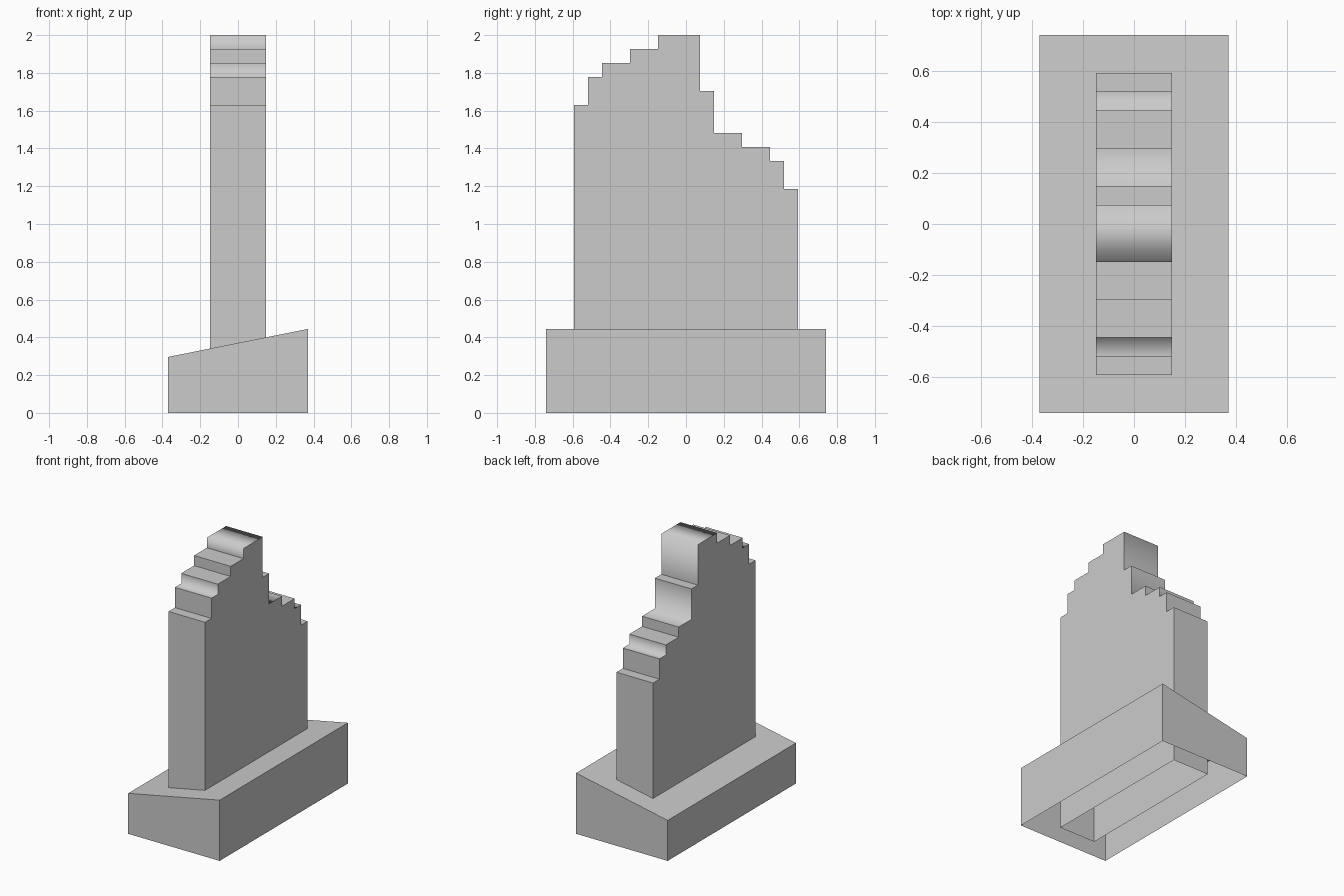
import bpy
import bmesh

U = 2 / 27  # one module; the full height is 27 modules

cube = bpy.data.objects.get("Cube")
if cube:
    bpy.data.objects.remove(cube)

stone = bpy.data.materials.new("plain grey")
stone.use_nodes = True
grey = (0.6, 0.6, 0.6, 1)
stone.diffuse_color = grey
stone.node_tree.nodes["Principled BSDF"].inputs["Base Color"].default_value = grey


def open_shell(name, half_width, right_profile, left_profile, soft=()):
    """Span two (y, z) profiles across x, leaving the underside open."""
    bm = bmesh.new()
    right = [bm.verts.new((-half_width * U, y * U, z * U)) for y, z in right_profile]
    left = [bm.verts.new((half_width * U, y * U, z * U)) for y, z in left_profile]
    for i in range(len(right) - 1):
        bm.faces.new((right[i], left[i], left[i + 1], right[i + 1]))
    bm.faces.new(right)
    bm.faces.new(left[::-1])
    for face in bm.faces:
        face.smooth = True
    # Every edge stays sharp except the chosen step corners
    for edge in bm.edges:
        edge.smooth = False
    for r, l, point in zip(right, left, right_profile):
        if point in soft:
            bm.edges.get((r, l)).smooth = True
    mesh = bpy.data.meshes.new(name)
    bm.to_mesh(mesh)
    bm.free()
    mesh.materials.append(stone)
    obj = bpy.data.objects.new(name, mesh)
    bpy.context.collection.objects.link(obj)
    return obj


def base_profile(height):
    return [(-10, 0), (-10, height), (10, height), (10, 0)]


# Base: its top slopes up towards the left side
open_shell("sloped_base", 5, base_profile(4), base_profile(6))

# Upright slab: the steps climb to the crown and fall away behind it
steps = [(-8, 0), (-8, 22), (-7, 22), (-7, 24), (-6, 24), (-6, 25),
         (-4, 25), (-4, 26), (-2, 26), (-2, 27), (1, 27), (1, 23),
         (2, 23), (2, 20), (4, 20), (4, 19), (6, 19), (6, 18),
         (7, 18), (7, 16), (8, 16), (8, 0)]
soft_corners = {(-6, 24), (-2, 27), (1, 27), (2, 20), (6, 18)}
open_shell("stepped_slab", 2, steps, steps, soft_corners)
